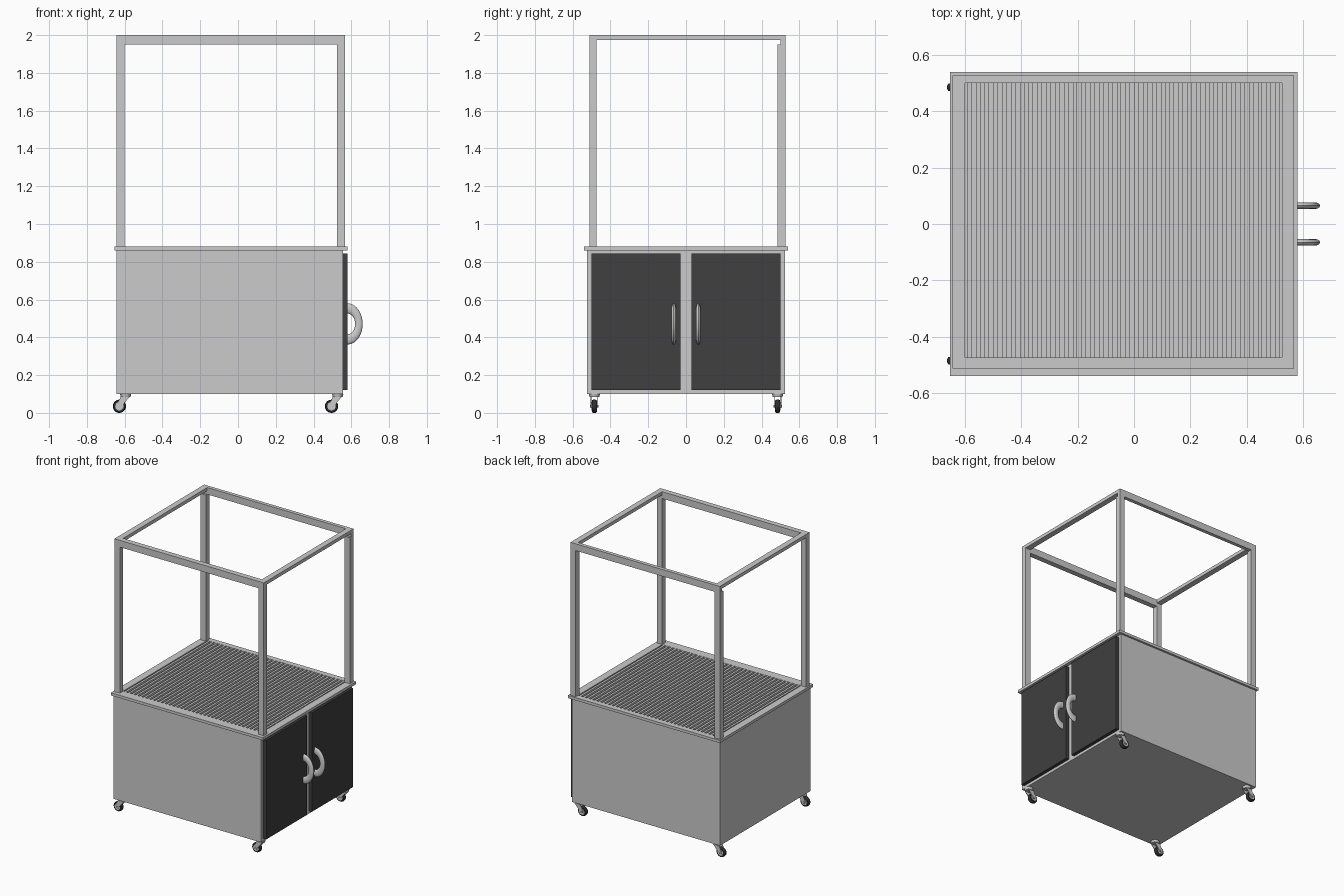
import bpy, bmesh, math
from mathutils import Matrix

if "Cube" in bpy.data.objects:
    bpy.data.objects.remove(bpy.data.objects["Cube"])


def material(name, c):
    m = bpy.data.materials.new(name)
    m.diffuse_color = (c, c, c, 1)
    m.use_nodes = True
    m.node_tree.nodes["Principled BSDF"].inputs["Base Color"].default_value = m.diffuse_color
    return m


DARK = material("dark_panel", 0.05)
RUBBER = material("rubber", 0.03)


def finish(name, bm, mat=None, smooth=False):
    bmesh.ops.recalc_face_normals(bm, faces=bm.faces)
    me = bpy.data.meshes.new(name)
    bm.to_mesh(me)
    bm.free()
    ob = bpy.data.objects.new(name, me)
    bpy.context.collection.objects.link(ob)
    if mat:
        me.materials.append(mat)
    if smooth:
        bpy.ops.object.select_all(action='DESELECT')
        ob.select_set(True)
        bpy.context.view_layer.objects.active = ob
        bpy.ops.object.shade_smooth_by_angle(angle=math.radians(35))
    return ob


def add_box(bm, x, y, z):
    size = Matrix.Diagonal((x[1] - x[0], y[1] - y[0], z[1] - z[0], 1))
    mid = Matrix.Translation(((x[0] + x[1]) / 2, (y[0] + y[1]) / 2, (z[0] + z[1]) / 2))
    bmesh.ops.create_cube(bm, size=1, matrix=mid @ size)


def box(name, x, y, z, mat=None):
    bm = bmesh.new()
    add_box(bm, x, y, z)
    return finish(name, bm, mat)


def add_loft(bm, rings, closed=False):
    """Skin a list of equal-length point rings; cap the ends unless closed."""
    vs = [[bm.verts.new(p) for p in r] for r in rings]
    n = len(vs[0])
    pairs = list(zip(vs, vs[1:])) + ([(vs[-1], vs[0])] if closed else [])
    for a, b in pairs:
        for i in range(n):
            bm.faces.new((a[i], a[(i + 1) % n], b[(i + 1) % n], b[i]))
    if not closed:
        bm.faces.new(vs[0])
        bm.faces.new(vs[-1])


def add_lathe_y(bm, profile, c, n=28):
    """Solid of revolution about the y axis through c; profile is (radius, y)."""
    add_loft(bm, [[(c[0] + r * math.cos(2 * math.pi * i / n), c[1] + y,
                    c[2] + r * math.sin(2 * math.pi * i / n)) for i in range(n)]
                  for r, y in profile])


def rect(x0, x1, y0, y1, z):
    return [(x0, y0, z), (x1, y0, z), (x1, y1, z), (x0, y1, z)]


# opening inside the upper frame
IX, IY = (-0.60, 0.525), (-0.473, 0.50)

# cabinet body
box("cabinet_body", (-0.643, 0.555), (-0.525, 0.525), (0.10, 0.86))

# worktop rim, a ring around the slatted tray
bm = bmesh.new()
outer, inner = (-0.653, 0.58, -0.54, 0.54), (*IX, *IY)
add_loft(bm, [rect(*outer, 0.86), rect(*outer, 0.88),
              rect(*inner, 0.88), rect(*inner, 0.86)], closed=True)
finish("worktop_rim", bm)

# slats of the tray
bm = bmesh.new()
count = 36
step = (IX[1] - IX[0]) / count
for i in range(count):
    x = IX[0] + (i + 0.25) * step
    add_box(bm, (x, x + step / 2), IY, (0.858, 0.879))
finish("tray_slats", bm)

# upper open frame
FX, FY = (-0.643, 0.567), (-0.512, 0.527)
for xn, x in (("left", (FX[0], IX[0])), ("right", (IX[1], FX[1]))):
    for yn, y in (("front", (FY[0], IY[0])), ("back", (0.485, FY[1]))):
        box(f"{yn}_{xn}_post", x, y, (0.88, 1.95))
    box(f"{xn}_top_bar", x, IY, (1.975, 2.0))
box("front_top_bar", FX, (FY[0], IY[0]), (1.95, 2.0))
box("back_top_bar", FX, (IY[1], FY[1]), (1.95, 2.0))

# doors and their curved handles
for side, s in (("front", -1), ("back", 1)):
    box(f"{side}_door", (0.553, 0.58), sorted((s * 0.028, s * 0.501)), (0.12, 0.845), DARK)
    bm = bmesh.new()
    rings = []
    for i in range(25):
        a = math.pi * (i / 24 - 0.5)
        ring = []
        for j in range(14):
            b = 2 * math.pi * j / 14
            rx, rz = 0.061 + 0.02 * math.cos(b), 0.082 + 0.027 * math.cos(b)
            ring.append((0.579 + rx * math.cos(a), s * 0.065 + 0.012 * math.sin(b),
                         0.471 + rz * math.sin(a)))
        rings.append(ring)
    add_loft(bm, rings)
    finish(f"{side}_door_handle", bm, smooth=True)

# casters: swivel plate, fork cheeks, tyre and hub
for xn, mx in (("left", -0.595), ("right", 0.528)):
    for yn, y in (("front", -0.485), ("back", 0.485)):
        name = f"{yn}_{xn}_caster"
        wx, wz = mx - 0.033, 0.035
        bm = bmesh.new()
        bmesh.ops.create_cone(bm, cap_ends=True, segments=24, radius1=0.026, radius2=0.03,
                              depth=0.018, matrix=Matrix.Translation((mx, y, 0.092)))
        cheek = [(mx - 0.026, 0.086), (wx - 0.012, 0.042), (wx - 0.008, 0.026),
                 (wx + 0.008, 0.026), (wx + 0.018, 0.042), (mx + 0.022, 0.086)]
        for s in (-1, 1):
            add_loft(bm, [[(px, y + s * d, pz) for px, pz in cheek] for d in (0.016, 0.02)])
        finish(name + "_fork", bm, smooth=True)
        bm = bmesh.new()
        add_lathe_y(bm, [(0.024, -0.0135), (0.03, -0.0135), (0.034, -0.009), (0.035, -0.004),
                         (0.035, 0.004), (0.034, 0.009), (0.03, 0.0135), (0.024, 0.0135)],
                    (wx, y, wz))
        finish(name + "_tyre", bm, RUBBER, smooth=True)
        bm = bmesh.new()
        add_lathe_y(bm, [(0.022, -0.015), (0.022, 0.015)], (wx, y, wz))
        add_lathe_y(bm, [(0.007, -0.023), (0.007, 0.023)], (wx, y, wz), 12)
        finish(name + "_hub", bm, smooth=True)
